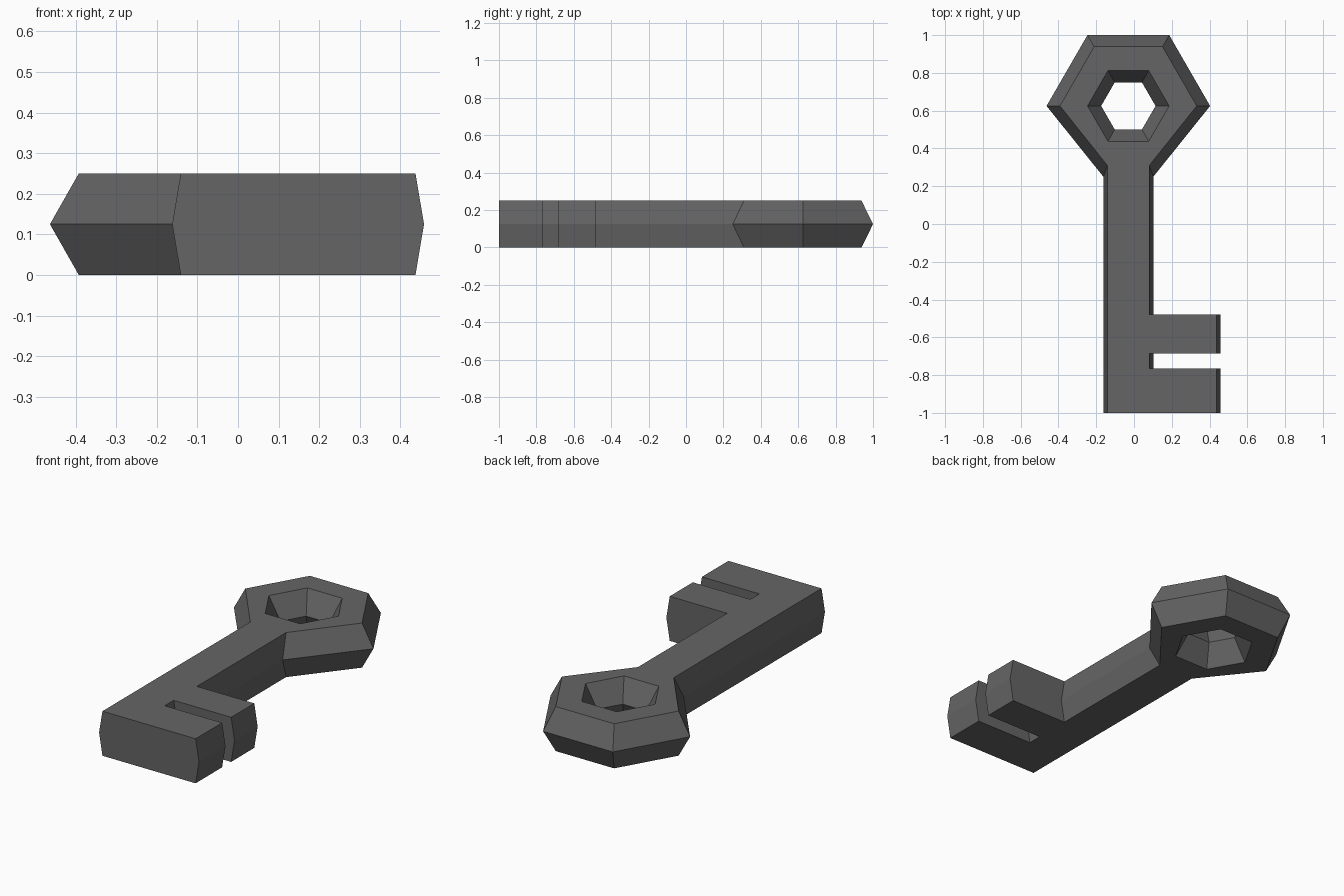
import bpy
import bmesh
from math import cos, sin, pi

cube = bpy.data.objects.get("Cube")
if cube:
    bpy.data.objects.remove(cube, do_unlink=True)

THICK = 0.25
CX, BOW_Y = -0.03, 0.625   # centre line of the shaft, centre of the bow


def hexagon(radius, count=6):
    return [(CX + radius * cos(i * pi / 3), BOW_Y + radius * sin(i * pi / 3))
            for i in range(count)]


def outline(bow_radius, half, root_y, tip_x):
    """Bow, shaft and two teeth, counter-clockwise from the bow's left corner."""
    left, right = CX - half, CX + half
    return hexagon(bow_radius, 4) + [
        (left, root_y), (left, -1),                          # plain side of shaft
        (tip_x, -1), (tip_x, -0.765), (right, -0.765),       # end tooth
        (right, -0.685), (tip_x, -0.685), (tip_x, -0.48),    # second tooth
        (right, -0.48), (right, root_y)]


bm = bmesh.new()


def levels(face_pts, mid_pts):
    """Bottom, middle and top loops, joined by the two bands of side faces."""
    loops = [[bm.verts.new((x, y, z)) for x, y in pts]
             for pts, z in ((face_pts, 0), (mid_pts, THICK / 2), (face_pts, THICK))]
    for low, high in zip(loops, loops[1:]):
        for i in range(len(low)):
            bm.faces.new((low[i - 1], low[i], high[i], high[i - 1]))
    return loops


# Outer sides bulge at mid height, hole sides narrow at mid height
outer = levels(outline(0.362, 0.111, 0.31, 0.437),
               outline(0.433, 0.132, 0.25, 0.458))
hole = levels(hexagon(0.216), hexagon(0.144))

# Flat bottom and top: six bow panels and one shaft panel each
for o, h in ((outer[0], hole[0]), (outer[2], hole[2])):
    rim = o[:5] + [o[-1]]
    for i in range(6):
        bm.faces.new((rim[i - 1], rim[i], h[i], h[i - 1]))
    bm.faces.new(o[4:])

bmesh.ops.recalc_face_normals(bm, faces=bm.faces)
mesh = bpy.data.meshes.new("key")
bm.to_mesh(mesh)
bm.free()

# Dark grey metal
metal = bpy.data.materials.new("dark_grey_metal")
metal.use_nodes = True
colour = (0.13, 0.13, 0.13, 1)
metal.diffuse_color = colour
metal.node_tree.nodes["Principled BSDF"].inputs["Base Color"].default_value = colour
mesh.materials.append(metal)

key = bpy.data.objects.new("key", mesh)
bpy.context.collection.objects.link(key)
